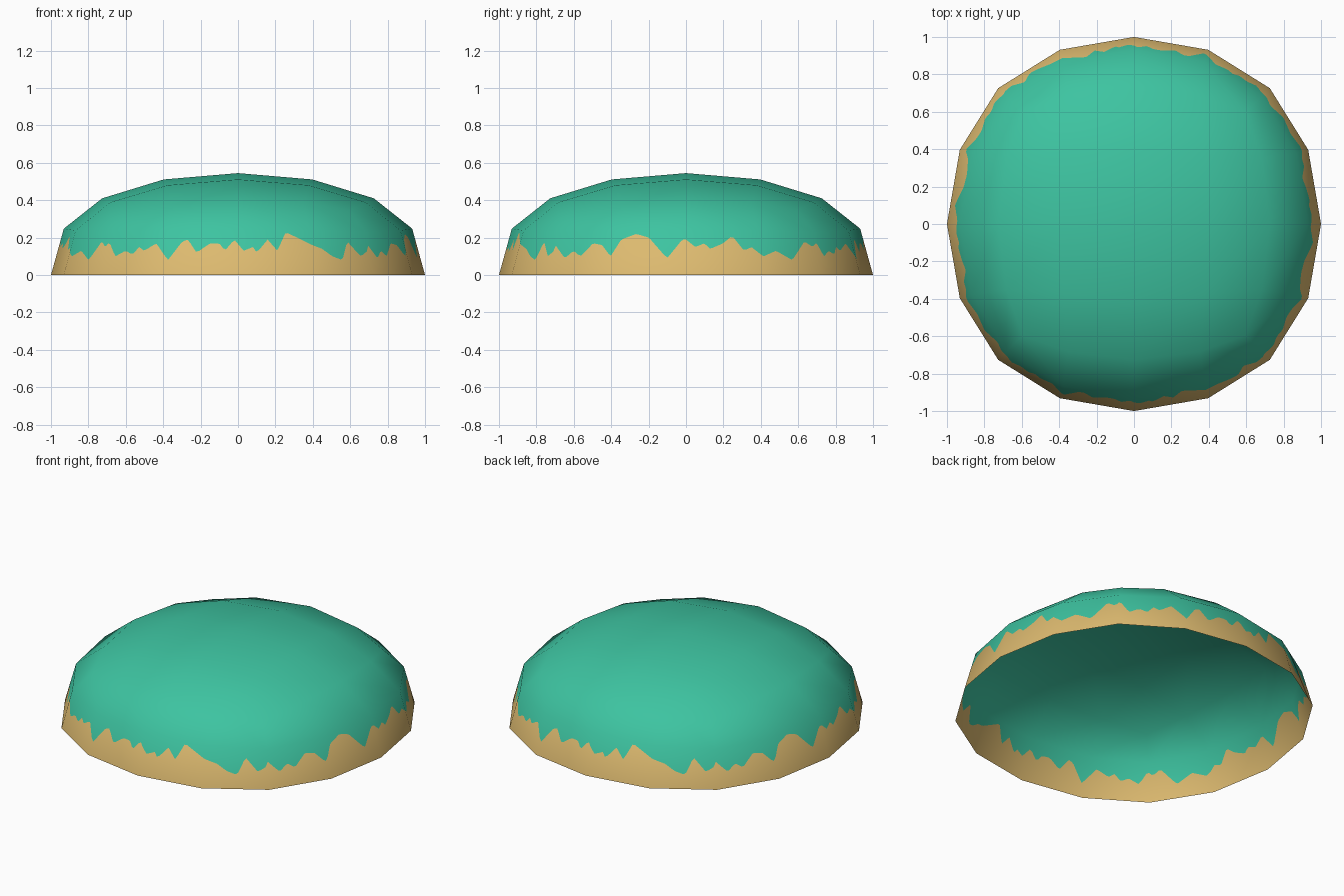
import bpy, bmesh
from mathutils import Vector

if "Cube" in bpy.data.objects:
    bpy.data.objects.remove(bpy.data.objects["Cube"])

# Materials
def material(name, rgb):
    m = bpy.data.materials.new(name)
    m.diffuse_color = (*rgb, 1)
    m.use_nodes = True
    m.node_tree.nodes["Principled BSDF"].inputs["Base Color"].default_value = m.diffuse_color
    return m

teal = material("teal", (0.047, 0.55, 0.355))
tan = material("sand", (0.72, 0.49, 0.16))

# Height of the ragged colour border across the front and the right side
FRONT = [(-.72, .22), (-.65, .10), (-.6, .13), (-.56, .11), (-.53, .15), (-.5, .13), (-.44, .17),
         (-.37, .08), (-.3, .18), (-.27, .19), (-.22, .12), (-.15, .17), (-.1, .17), (-.07, .13),
         (-.02, .19), (.03, .13), (.08, .15), (.1, .12), (.16, .19), (.21, .13), (.26, .23),
         (.34, .19), (.4, .16), (.45, .14), (.5, .1), (.55, .08), (.59, .18), (.65, .10), (.72, .15)]
SIDE = [(-.72, .18), (-.64, .09), (-.6, .13), (-.56, .1), (-.5, .17), (-.45, .16), (-.4, .1),
        (-.35, .19), (-.27, .22), (-.2, .2), (-.1, .09), (-.02, .19), (.0, .19), (.05, .15),
        (.1, .17), (.13, .14), (.2, .17), (.25, .21), (.31, .13), (.35, .15), (.41, .1),
        (.48, .13), (.56, .08), (.64, .18), (.68, .15), (.72, .19)]

def border(p):
    if abs(p.y) > abs(p.x):
        table, u = FRONT, (p.x if p.y < 0 else -p.x)
    else:
        table, u = SIDE, (p.y if p.x > 0 else -p.y)
    for (a, ha), (b, hb) in zip(table, table[1:]):
        if u <= b:
            return ha + (hb - ha) * max(0, (u - a) / (b - a))
    return table[-1][1]

# Rounded cube: subdivision surface evaluated to a mesh
src_mesh = bpy.data.meshes.new("rounded_cube")
bm = bmesh.new()
bmesh.ops.create_cube(bm, size=2)
bm.to_mesh(src_mesh)
bm.free()
src = bpy.data.objects.new("rounded_cube", src_mesh)
bpy.context.collection.objects.link(src)
sub = src.modifiers.new("round", 'SUBSURF')
sub.levels = 2
dg = bpy.context.evaluated_depsgraph_get()
round_mesh = bpy.data.meshes.new_from_object(src.evaluated_get(dg))
bpy.data.objects.remove(src)

# Keep the upper half and flatten it into a dome, the rim pulled down to the ground
bm = bmesh.new()
bm.from_mesh(round_mesh)
bmesh.ops.delete(bm, geom=[v for v in bm.verts if v.co.z < -0.01], context='VERTS')
size = max(v.co.x for v in bm.verts)
for v in bm.verts:
    v.co /= size
    v.co.z = 0.492 * v.co.z + 0.053 if v.co.z > 0.01 else 0
bm.normal_update()

verts, normals, faces, mats = [], [], [], []

def add_face(points, mat):
    start = len(verts)
    for co, no in points:
        verts.append(co)
        normals.append(no)
    faces.append(range(start, len(verts)))
    mats.append(mat)

def mix(a, b, t):
    return (a[0].lerp(b[0], t), a[1].lerp(b[1], t).normalized())

# Cap faces are whole; rim faces are cut into columns split at the border
COLUMNS = 24
for f in bm.faces:
    pts = [(l.vert.co.copy(), l.vert.normal.copy()) for l in f.loops]
    low = [p[0].z < 0.001 for p in pts]
    if sum(low) < 2:
        add_face(pts, 0)
        continue
    k = next(i for i in range(4) if low[i] and low[(i + 1) % 4])
    b0, b1, t1, t0 = (pts[(k + i) % 4] for i in range(4))
    cols = []
    for i in range(COLUMNS + 1):
        b, t = mix(b0, b1, i / COLUMNS), mix(t0, t1, i / COLUMNS)
        h = border(b[0].lerp(t[0], 0.6))
        cols.append((b, mix(b, t, min(0.97, h / t[0].z)), t))
    for (b, m, t), (bb, mm, tt) in zip(cols, cols[1:]):
        add_face([b, bb, mm, m], 1)
        add_face([m, mm, tt, t], 0)
bm.free()

# Dome shell
mesh = bpy.data.meshes.new("dome_shell")
mesh.from_pydata(verts, [], faces)
mesh.materials.append(teal)
mesh.materials.append(tan)
for p, m in zip(mesh.polygons, mats):
    p.material_index = m
    p.use_smooth = True
mesh.normals_split_custom_set_from_vertices(normals)
dome = bpy.data.objects.new("dome_shell", mesh)
bpy.context.collection.objects.link(dome)
